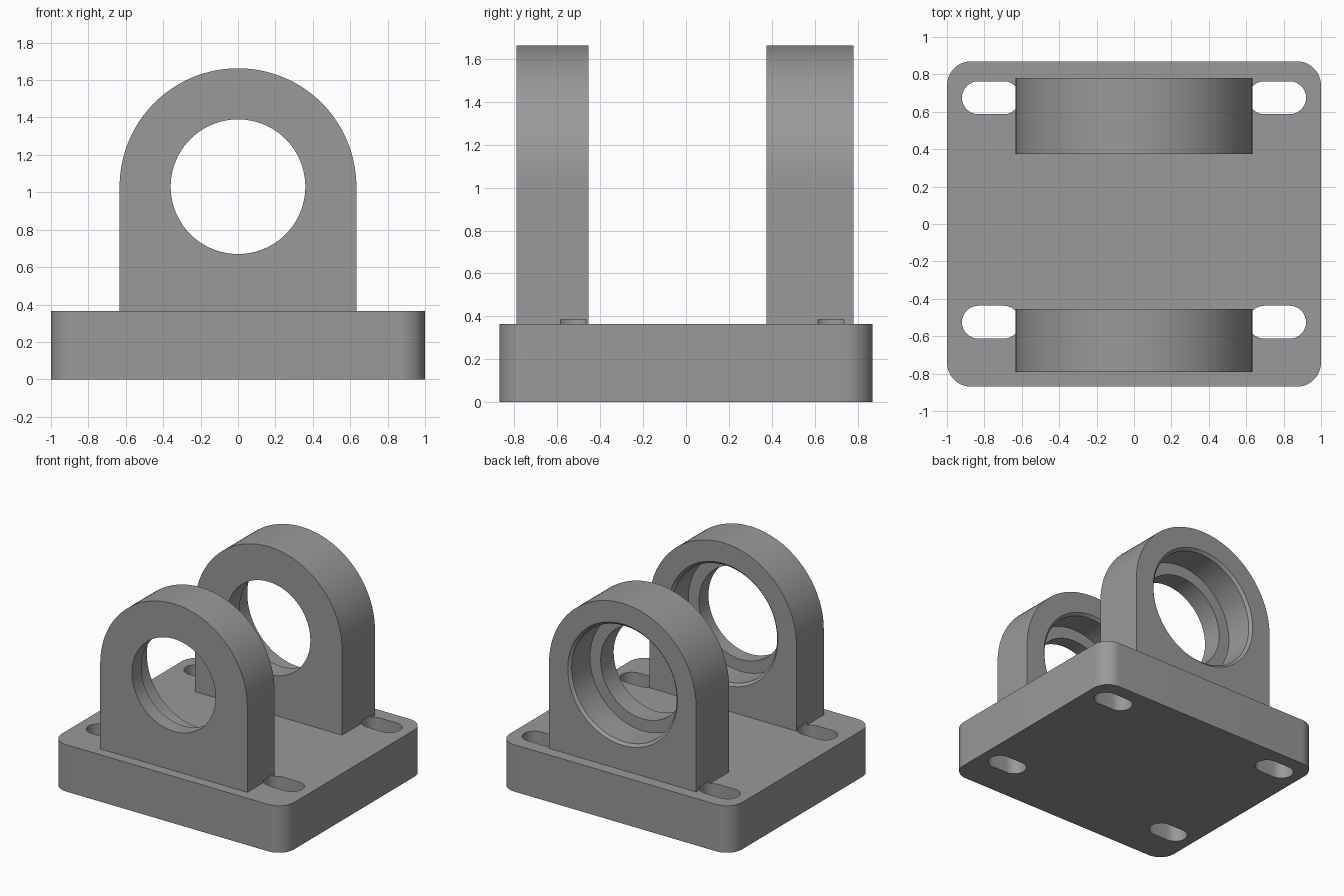
import bpy, bmesh, math
from mathutils import Matrix

if "Cube" in bpy.data.objects:
    bpy.data.objects.remove(bpy.data.objects["Cube"])

grey = bpy.data.materials.new("machined_grey")
grey.use_nodes = True
grey.diffuse_color = (0.32, 0.32, 0.32, 1)
grey.node_tree.nodes["Principled BSDF"].inputs["Base Color"].default_value = grey.diffuse_color

BASE_TOP = 0.365
HOLE_Z = 1.03
LUG_R = 0.633


def add_object(name, bm):
    bmesh.ops.recalc_face_normals(bm, faces=bm.faces)
    mesh = bpy.data.meshes.new(name)
    bm.to_mesh(mesh)
    bm.free()
    mesh.materials.append(grey)
    obj = bpy.data.objects.new(name, mesh)
    bpy.context.collection.objects.link(obj)
    return obj


def arc(cx, cy, r, start, end, steps):
    angles = [math.radians(start + (end - start) * i / steps) for i in range(steps + 1)]
    return [(cx + r * math.cos(a), cy + r * math.sin(a)) for a in angles]


def prism(name, outline, low, high, upright=False):
    """Extrude an outline along z, or along y when upright."""
    bm = bmesh.new()
    place = (lambda u, v: (u, low, v)) if upright else (lambda u, v: (u, v, low))
    face = bm.faces.new([bm.verts.new(place(u, v)) for u, v in outline])
    new = bmesh.ops.extrude_face_region(bm, geom=[face])["geom"]
    move = (0, high - low, 0) if upright else (0, 0, high - low)
    bmesh.ops.translate(bm, vec=move, verts=[e for e in new if isinstance(e, bmesh.types.BMVert)])
    return add_object(name, bm)


def lathe_y(name, profile, steps=96):
    """Turn (radius, y) points about the hole axis into a closed solid."""
    bm = bmesh.new()
    rings = []
    for r, y in profile:
        circle = arc(0, HOLE_Z, r, 0, 360, steps)[:-1]
        rings.append([bm.verts.new((x, y, z)) for x, z in circle])
    for a, b in zip(rings, rings[1:]):
        for i in range(steps):
            j = (i + 1) % steps
            bm.faces.new((a[i], a[j], b[j], b[i]))
    bm.faces.new(rings[0])
    bm.faces.new(rings[-1])
    return add_object(name, bm)


def finish(obj, cutters):
    """Cut the part, then smooth its curved faces."""
    bpy.ops.object.select_all(action='DESELECT')
    bpy.context.view_layer.objects.active = obj
    obj.select_set(True)
    for cutter in cutters:
        mod = obj.modifiers.new("cut", 'BOOLEAN')
        mod.operation = 'DIFFERENCE'
        mod.solver = 'EXACT'
        mod.object = cutter
        bpy.ops.object.modifier_apply(modifier=mod.name)
    bpy.ops.object.shade_smooth_by_angle(angle=math.radians(30))


# Slot cutters, reaching slightly above the base into the lug feet
slots = []
for y in (-0.525, 0.675):
    for side in (-1, 1):
        outline = arc(0.832, y, 0.088, -90, 90, 16) + arc(0.697, y, 0.088, 90, 270, 16)
        outline = [(side * u, v) for u, v in outline]
        slots.append(prism("slot_cutter", outline, -0.1, 0.385))

# Base plate with rounded corners
corners = []
for sx, sy, start in ((1, 1, 0), (-1, 1, 90), (-1, -1, 180), (1, -1, 270)):
    corners += arc(sx * 0.87, sy * 0.74, 0.13, start, start + 90, 12)
base = prism("base_plate", corners, 0, BASE_TOP)
finish(base, slots)

# Two upright lugs, each with a stepped bore opening to the back
bores = []
for name, front, back, lip in (("front_lug", -0.79, -0.455, 0.115),
                               ("back_lug", 0.375, 0.78, 0.16)):
    outline = [(LUG_R, BASE_TOP)] + arc(0, HOLE_Z, LUG_R, 0, 180, 64) + [(-LUG_R, BASE_TOP)]
    lug = prism(name, outline, front, back, upright=True)
    bore = lathe_y("bore_cutter", [(0.36, front - 0.1), (0.36, front + lip),
                                   (0.452, front + lip), (0.452, back - 0.02),
                                   (0.472, back), (0.472, back + 0.1)])
    bores.append(bore)
    finish(lug, [bore] + slots)

for cutter in slots + bores:
    bpy.data.objects.remove(cutter)
